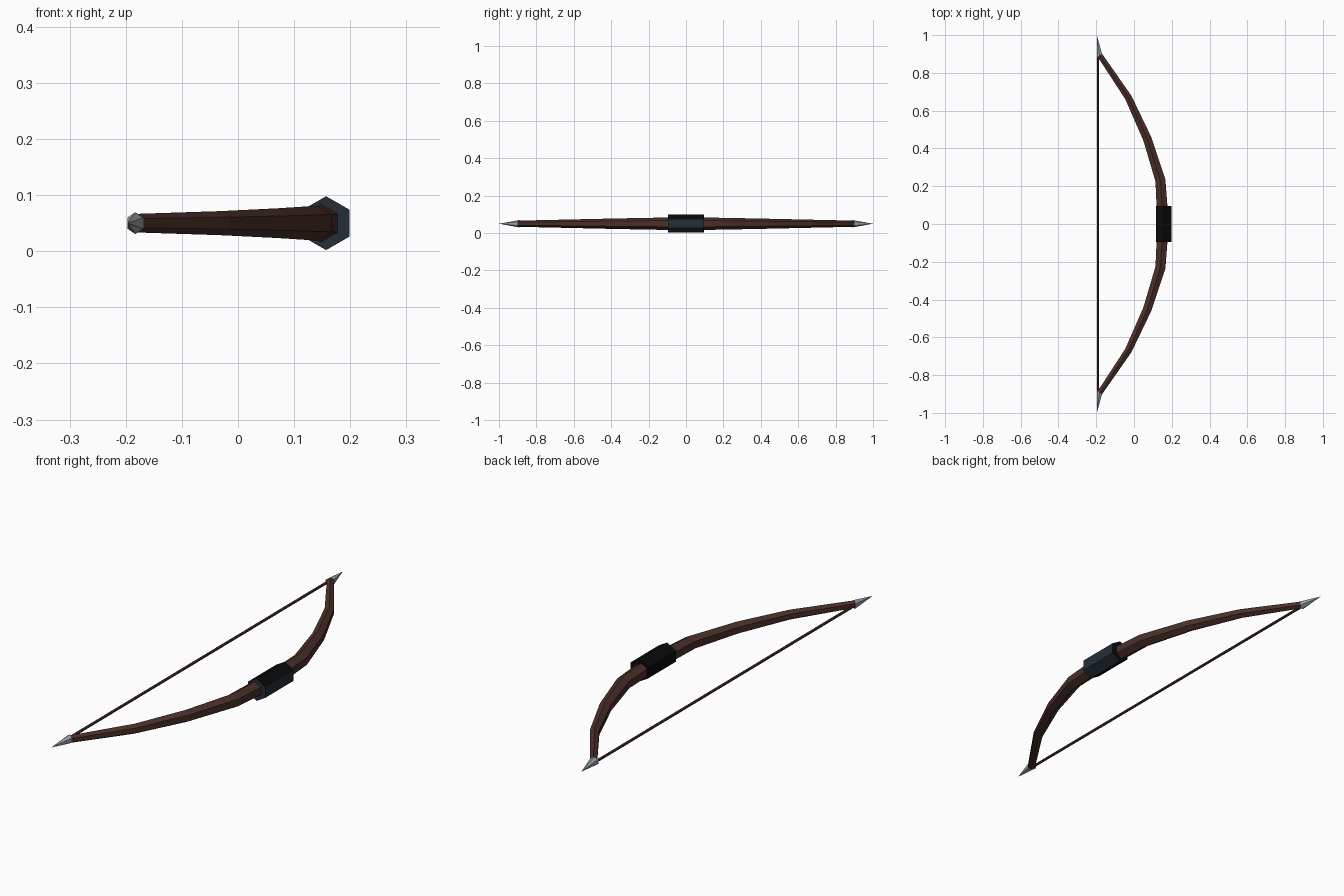
import bpy, bmesh, math
from mathutils import Vector

if "Cube" in bpy.data.objects:
    bpy.data.objects.remove(bpy.data.objects["Cube"])

Z = 0.05          # height of the bow's centre plane
UP = Vector((0, 0, 1))


def material(name, rgb):
    m = bpy.data.materials.new(name)
    m.diffuse_color = (*rgb, 1)
    m.use_nodes = True
    m.node_tree.nodes["Principled BSDF"].inputs["Base Color"].default_value = m.diffuse_color
    return m


wood = material("dark brown wood", (0.068, 0.029, 0.022))
steel = material("grey steel", (0.33, 0.37, 0.39))
blue = material("blue black leather", (0.017, 0.028, 0.038))
black = material("black leather", (0.003, 0.003, 0.003))


def sweep(name, path, radii, mats, sides=6):
    """Loft polygon rings along a flat path; a zero radius closes to a point."""
    bm = bmesh.new()
    pts = [Vector((x, y, Z)) for x, y in path]
    rings = []
    for i, (p, r) in enumerate(zip(pts, radii)):
        tangent = pts[min(i + 1, len(pts) - 1)] - pts[max(i - 1, 0)]
        across = tangent.cross(UP).normalized()
        ring = []
        for k in range(sides):
            a = 2 * math.pi * k / sides
            ring.append(bm.verts.new(p + r * (UP * math.cos(a) + across * math.sin(a))))
        rings.append(ring)
    for a, b in zip(rings, rings[1:]):
        for k in range(sides):
            n = (k + 1) % sides
            bm.faces.new((a[k], a[n], b[n], b[k]))
    bm.faces.new(rings[0])
    bm.faces.new(rings[-1])
    bmesh.ops.recalc_face_normals(bm, faces=bm.faces)
    mesh = bpy.data.meshes.new(name)
    bm.to_mesh(mesh)
    bm.free()
    for m in mats:
        mesh.materials.append(m)
    ob = bpy.data.objects.new(name, mesh)
    bpy.context.collection.objects.link(ob)
    return ob


# Curved stave, mirrored about the grip
half = [(0.14, 0.23), (0.071, 0.45), (-0.03, 0.67), (-0.182, 0.895)]
half_r = [0.031, 0.0265, 0.0215, 0.0165]
path = [(x, -y) for x, y in reversed(half)] + [(0.154, 0)] + half
sweep("stave", path, half_r[::-1] + [0.035] + half_r, [wood])

# Grip wrap: outer and front faces blue, the rest black
grip = sweep("grip", [(0.157, -0.096), (0.157, 0.096)], [0.048, 0.048], [black, blue])
for f in grip.data.polygons:
    n = f.normal
    f.material_index = int(n.y < -0.9 or (n.x > 0.3 and n.z < 0.3))

# Bowstring
sweep("bowstring", [(-0.19, -0.9), (-0.19, 0.9)], [0.006, 0.006], [wood])


# Pointed tips: slanted hexagonal base drawn to a point
def tip(name, s):
    bm = bmesh.new()
    across = Vector((0.84, 0.54 * s, 0))
    centre = Vector((-0.183, 0.892 * s, Z))
    ring = []
    for k in range(6):
        a = math.pi * k / 3
        ring.append(bm.verts.new(centre + 0.0195 * (UP * math.cos(a) + across * math.sin(a))))
    apex = bm.verts.new((-0.197, s, Z))
    bm.faces.new(ring)
    for k in range(6):
        bm.faces.new((ring[k], ring[(k + 1) % 6], apex))
    bmesh.ops.recalc_face_normals(bm, faces=bm.faces)
    mesh = bpy.data.meshes.new(name)
    bm.to_mesh(mesh)
    bm.free()
    mesh.materials.append(steel)
    bpy.context.collection.objects.link(bpy.data.objects.new(name, mesh))


tip("back_tip", 1)
tip("front_tip", -1)
